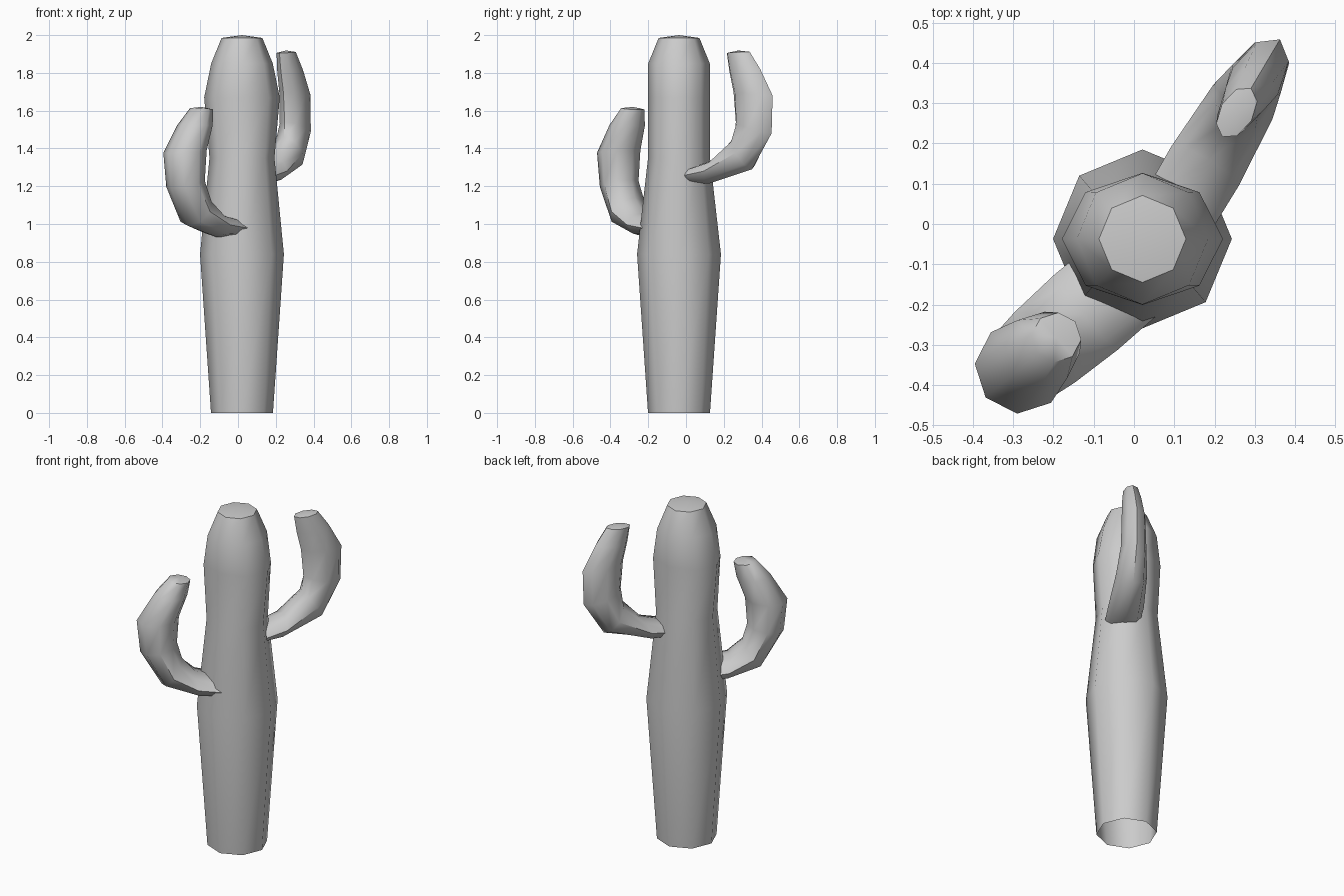
import bpy, bmesh, math
from mathutils import Vector

if "Cube" in bpy.data.objects:
    bpy.data.objects.remove(bpy.data.objects["Cube"])

SIDES = 8


def loft(name, rings, cap):
    """Skin a stack of (centre, axis_a, axis_b) elliptical rings, closing the end at point cap."""
    bm = bmesh.new()
    loops = []
    for c, a, b in rings:
        loops.append([bm.verts.new(c + a * math.cos(t) + b * math.sin(t))
                      for t in (2 * math.pi * i / SIDES for i in range(SIDES))])
    for lo, hi in zip(loops, loops[1:]):
        for i in range(SIDES):
            j = (i + 1) % SIDES
            bm.faces.new((lo[i], lo[j], hi[j], hi[i]))
    tip = bm.verts.new(cap)
    for i in range(SIDES):
        bm.faces.new((loops[-1][i], loops[-1][(i + 1) % SIDES], tip))
    bmesh.ops.recalc_face_normals(bm, faces=bm.faces)
    mesh = bpy.data.meshes.new(name)
    bm.to_mesh(mesh)
    bm.free()
    ob = bpy.data.objects.new(name, mesh)
    bpy.context.collection.objects.link(ob)
    bpy.ops.object.select_all(action='DESELECT')
    ob.select_set(True)
    bpy.context.view_layer.objects.active = ob
    bpy.ops.object.shade_smooth_by_angle(angle=math.radians(50))
    return ob


def arm(name, start, direction, profile):
    """Bent arm in a vertical plane; profile rows: outer u, outer z, inner u, inner z, half width."""
    d = Vector((*direction, 0)).normalized()
    side = Vector((-d.y, d.x, 0))
    base = Vector((*start, 0))
    rings = []
    for uo, zo, ui, zi, w in profile:
        outer = base + d * uo + Vector((0, 0, zo))
        inner = base + d * ui + Vector((0, 0, zi))
        rings.append(((outer + inner) / 2, (outer - inner) / 2, side * w))
    loft(name, rings, rings[-1][0] + Vector((0, 0, 0.01)))


# Trunk: open at the ground, slightly oval near the top (z, x radius, y radius)
cx, cy = 0.021, -0.037
trunk = [(0, .164, .164), (.84, .222, .222), (1.35, .172, .164),
         (1.67, .2, .164), (1.85, .163, .163), (1.985, .108, .108)]
loft("trunk", [(Vector((cx, cy, z)), Vector((rx, 0, 0)), Vector((0, ry, 0)))
               for z, rx, ry in trunk], Vector((cx, cy, 2.0)))

# Higher, slimmer arm at the back right
arm("back_arm", (.115, .04), (.509, .861), [
    (.00, 1.215, .00, 1.30, .095), (.10, 1.215, .14, 1.345, .097),
    (.36, 1.29, .25, 1.46, .085), (.48, 1.48, .26, 1.54, .07),
    (.486, 1.68, .246, 1.70, .065), (.41, 1.82, .22, 1.81, .055),
    (.345, 1.912, .205, 1.905, .042)])

# Lower, thicker arm at the front left
arm("front_arm", (-.02, -.135), (-.76, -.645), [
    (.00, .93, .00, 1.025, .12), (.12, .93, .14, 1.06, .122),
    (.32, .99, .21, 1.14, .115), (.438, 1.19, .238, 1.235, .105),
    (.457, 1.375, .227, 1.39, .115), (.365, 1.525, .18, 1.52, .095),
    (.288, 1.615, .165, 1.605, .062)])
